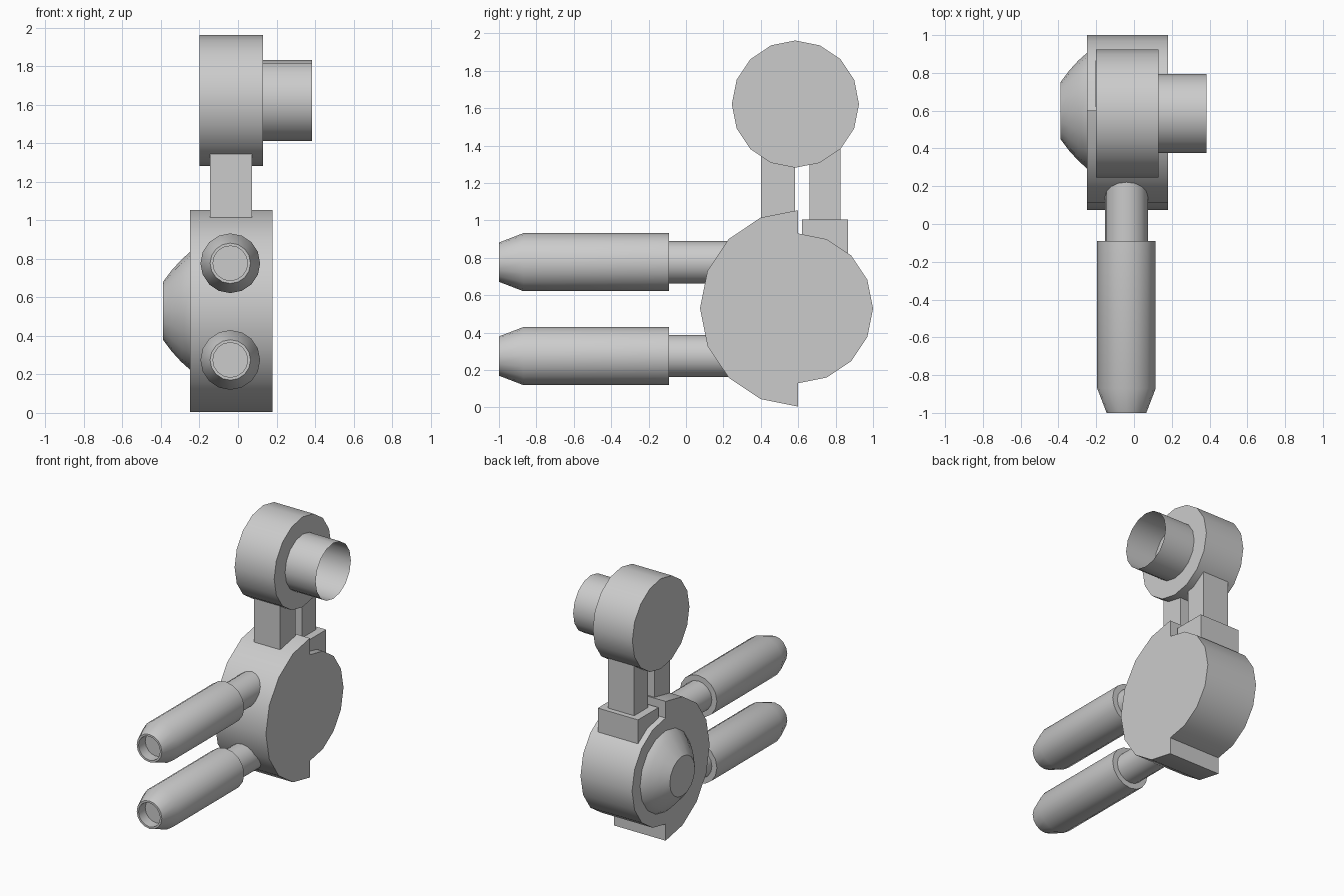
import bpy, bmesh
from math import cos, sin, pi, radians
from mathutils import Matrix

cube = bpy.data.objects.get("Cube")
if cube:
    bpy.data.objects.remove(cube)

grey = bpy.data.materials.new("plain_grey")
grey.use_nodes = True
colour = (0.6, 0.6, 0.6, 1)
grey.diffuse_color = colour
grey.node_tree.nodes["Principled BSDF"].inputs["Base Color"].default_value = colour


def finish(name, bm, smooth=True):
    bmesh.ops.recalc_face_normals(bm, faces=bm.faces)
    mesh = bpy.data.meshes.new(name)
    bm.to_mesh(mesh)
    bm.free()
    mesh.materials.append(grey)
    obj = bpy.data.objects.new(name, mesh)
    bpy.context.collection.objects.link(obj)
    if smooth:
        bpy.ops.object.select_all(action="DESELECT")
        obj.select_set(True)
        bpy.context.view_layer.objects.active = obj
        bpy.ops.object.shade_smooth_by_angle(angle=radians(35))
    return obj


def lathe(name, profile, centre, axis, sides=16):
    """Spin (distance along axis, radius) pairs; radius 0 closes an end."""
    bm = bmesh.new()
    rings = []
    for d, r in profile:
        ring = []
        for i in range(sides if r else 1):
            a = 2 * pi * i / sides
            u, v = r * cos(a), r * sin(a)
            ring.append(bm.verts.new((d, u, v) if axis == "X" else (u, d, v)))
        rings.append(ring)
    for a, b in zip(rings, rings[1:]):
        if len(a) == 1 or len(b) == 1:
            bm.faces.new(b if len(a) == 1 else a)
            continue
        for i in range(sides):
            j = (i + 1) % sides
            bm.faces.new((a[i], a[j], b[j], b[i]))
    # Drop the unused centre points of closed ends
    bmesh.ops.delete(bm, geom=[v for v in bm.verts if not v.link_faces], context="VERTS")
    bm.transform(Matrix.Translation(centre))
    return finish(name, bm)


def box(name, x, y, z):
    bm = bmesh.new()
    bmesh.ops.create_cube(bm, size=1)
    for v in bm.verts:
        v.co = [lo + (c + 0.5) * (hi - lo) for c, (lo, hi) in zip(v.co, (x, y, z))]
    return finish(name, bm, False)


# Body: a large half disc at the front joined to a smaller half disc at the back
bm = bmesh.new()
outline = []
for radius, start in ((0.4, -pi / 2), (0.525, pi / 2)):
    for i in range(9):
        a = start + i * pi / 8
        outline.append(bm.verts.new((-0.25, 0.6 + radius * cos(a), 0.53 + radius * sin(a))))
face = bm.faces.new(outline)
extruded = bmesh.ops.extrude_face_region(bm, geom=[face], use_keep_orig=True)["geom"]
bmesh.ops.translate(bm, verts=[g for g in extruded if isinstance(g, bmesh.types.BMVert)],
                    vec=(0.43, 0, 0))
finish("body", bm)

# Domed cap on the right side of the body
lathe("side_dome", [(-0.24, 0.31), (-0.25, 0.305), (-0.295, 0.265), (-0.345, 0.21),
                    (-0.39, 0.15), (-0.39, 0)], (0, 0.6, 0.53), "X")

# Twin barrels with a shallow bore and tapered muzzle
barrel = [(-0.92, 0), (-0.92, 0.09), (-1, 0.09), (-1, 0.105), (-0.87, 0.155),
          (-0.09, 0.155), (-0.09, 0.113), (0.3, 0.113), (0.3, 0)]
for name, z in (("upper_barrel", 0.777), ("lower_barrel", 0.275)):
    lathe(name, barrel, (-0.04, 0, z), "Y")

# Head drum with an open tube on its left side
head = (0, 0.585, 1.622)
lathe("head_drum", [(-0.2, 0), (-0.2, 0.34), (0.13, 0.34), (0.13, 0)], head, "X")
lathe("head_tube", [(0.13, 0.21), (0.385, 0.21)], head, "X")

# Neck posts and the block under the rear post
post_x = (-0.145, 0.072)
box("front_post", post_x, (0.4, 0.582), (0.95, 1.4))
box("rear_post", post_x, (0.66, 0.825), (0.95, 1.45))
box("rear_post_base", (-0.205, 0.13), (0.62, 0.865), (0.75, 1.005))
